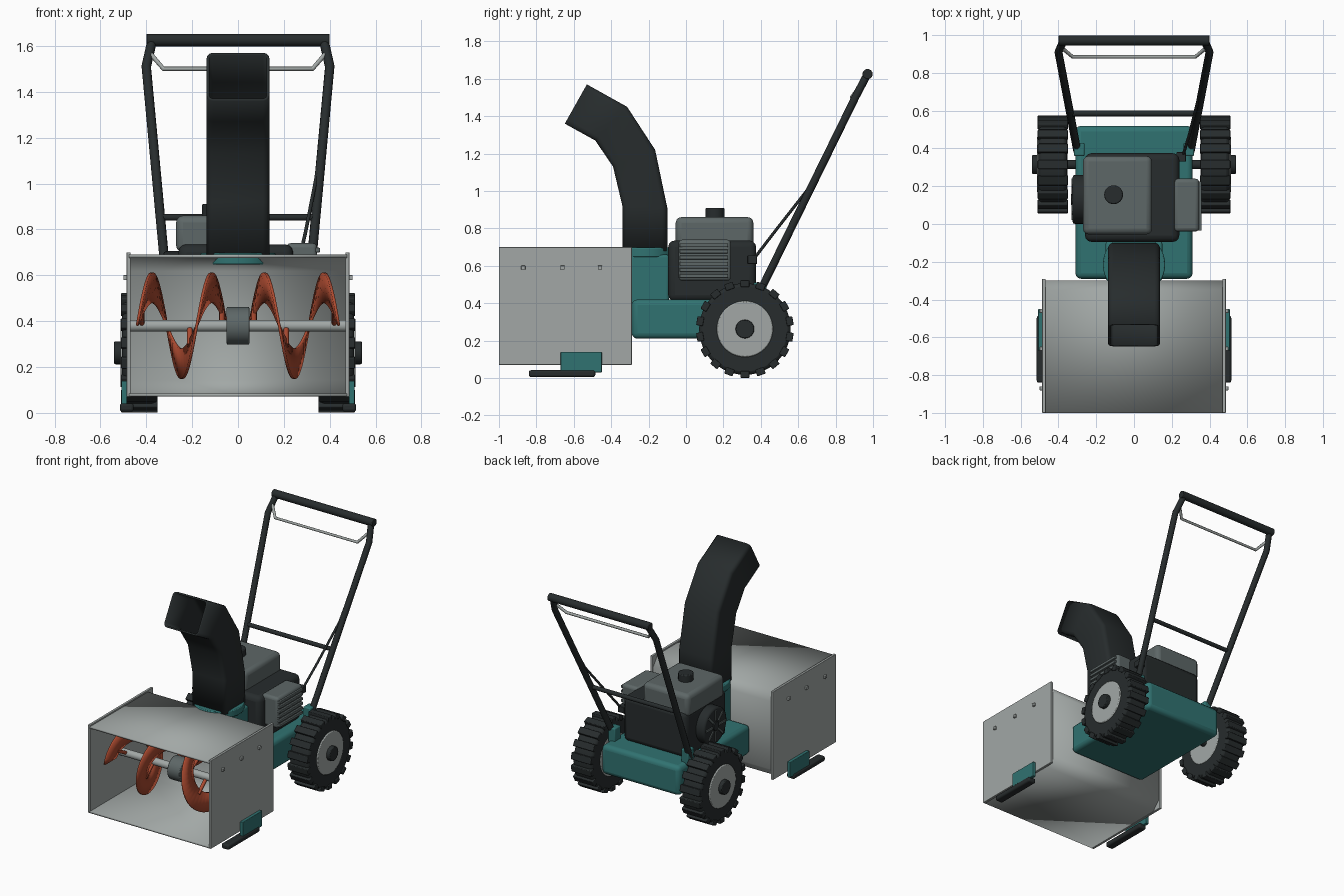
import bpy, bmesh, math
from mathutils import Matrix, Vector

if "Cube" in bpy.data.objects:
    bpy.data.objects.remove(bpy.data.objects["Cube"])

def mat(name, c):
    m = bpy.data.materials.new(name)
    m.diffuse_color = (*c, 1)
    m.use_nodes = True
    m.node_tree.nodes["Principled BSDF"].inputs["Base Color"].default_value = m.diffuse_color
    return m

STEEL = mat("steel", (0.36, 0.39, 0.38))
TEAL = mat("teal", (0.03, 0.17, 0.165))
DARK = mat("dark", (0.02, 0.025, 0.026))
GREY = mat("grey", (0.11, 0.135, 0.135))
RED = mat("red", (0.42, 0.07, 0.03))

def finish(name, bm, m, bevel=0, mirror=False, solid=0, seg=3, offset=-1):
    bmesh.ops.recalc_face_normals(bm, faces=bm.faces)
    me = bpy.data.meshes.new(name)
    bm.to_mesh(me)
    bm.free()
    ob = bpy.data.objects.new(name, me)
    bpy.context.collection.objects.link(ob)
    me.materials.append(m)
    bpy.context.view_layer.objects.active = ob
    ob.select_set(True)
    bpy.ops.object.shade_smooth_by_angle(angle=math.radians(35))
    ob.select_set(False)
    if solid:
        s = ob.modifiers.new("Solid", 'SOLIDIFY')
        s.thickness, s.offset = solid, offset
    if bevel:
        b = ob.modifiers.new("Bevel", 'BEVEL')
        b.width, b.segments, b.limit_method = bevel, seg, 'ANGLE'
    if mirror:
        ob.modifiers.new("Mirror", 'MIRROR')
    return ob

def add_box(bm, x, y, z, rot=None):
    mid = Vector([(a + b) / 2 for a, b in (x, y, z)])
    size = [b - a for a, b in (x, y, z)]
    M = Matrix.Translation(mid) @ Matrix.Diagonal((*size, 1))
    bmesh.ops.create_cube(bm, size=1, matrix=(rot or Matrix()) @ M)

def box(name, x, y, z, m, bevel=0, mirror=False):
    bm = bmesh.new()
    add_box(bm, x, y, z)
    return finish(name, bm, m, bevel, mirror)

def cyl(name, c, r, h, m, axis='X', bevel=0, mirror=False, n=32):
    bm = bmesh.new()
    R = Matrix.Rotation(math.pi / 2, 4, 'Y') if axis == 'X' else Matrix()
    bmesh.ops.create_cone(bm, cap_ends=True, segments=n, radius1=r, radius2=r, depth=h,
                          matrix=Matrix.Translation(c) @ R)
    return finish(name, bm, m, bevel, mirror, seg=2)

def tube(name, pts, r, m, mirror=False):
    cu = bpy.data.curves.new(name, 'CURVE')
    cu.dimensions = '3D'
    cu.bevel_depth, cu.bevel_resolution, cu.use_fill_caps = r, 3, True
    s = cu.splines.new('POLY')
    s.points.add(len(pts) - 1)
    for p, q in zip(s.points, pts):
        p.co = (*q, 1)
    cu.materials.append(m)
    ob = bpy.data.objects.new(name, cu)
    bpy.context.collection.objects.link(ob)
    if mirror:
        ob.modifiers.new("Mirror", 'MIRROR')
    return ob

def loft(bm, rings, closed=True):
    vs = [[bm.verts.new(p) for p in r] for r in rings]
    n = len(vs[0])
    for a, b in zip(vs, vs[1:]):
        for i in range(n if closed else n - 1):
            j = (i + 1) % n
            bm.faces.new((a[i], a[j], b[j], b[i]))

# Auger housing: folded shell open to the front, plus side plates and bolts
prof = [(-1, .683), (-.352, .683), (-.305, .62), (-.305, .14), (-.36, .078), (-1, .078)]
bm = bmesh.new()
loft(bm, [[(x, y, z) for y, z in prof] for x in (-.475, .475)], closed=False)
finish("housing_shell", bm, STEEL, solid=.014, offset=0)
box("housing_side", (.468, .486), (-1, -.29), (.07, .70), STEEL, .003, True)
bm = bmesh.new()
for y in (-.87, -.66, -.46):
    add_box(bm, (.48, .5), (y - .011, y + .011), (.579, .601))
finish("housing_bolts", bm, STEEL, .003, True)

# Auger: shaft, gearbox, mirrored ribbon flights with arms
AY, AZ = -.65, .38
cyl("auger_shaft", (0, AY, AZ), .026, .94, STEEL)
cyl("auger_gearbox", (0, AY, AZ), .082, .10, GREY, bevel=.006)
def flight_point(x, r):
    a = (x - .115) / .26 * math.tau
    return (x, AY - r * math.sin(a), AZ + r * math.cos(a))
bm = bmesh.new()
xs = [.05 + .39 * i / 54 for i in range(55)]
loft(bm, [[flight_point(x, .10), flight_point(x, .232)] for x in xs], closed=False)
finish("auger_flight", bm, RED, mirror=True, solid=.012, offset=0)
for i, x in enumerate((.07, .21, .42)):
    tube(f"auger_arm_{i}", [(x, AY, AZ), flight_point(x, .13)], .012, RED, True)

# Skid shoes and brackets
box("skid_shoe", (.455, .515), (-.84, -.485), (.005, .042), DARK, .012, True)
box("skid_bracket", (.484, .508), (-.67, -.45), (.03, .14), TEAL, .004, True)

# Chassis, chute mount and handle brackets
box("chassis", (-.31, .31), (-.29, .52), (.21, .42), TEAL, .03)
box("chute_mount", (-.15, .15), (-.30, -.09), (.38, .66), TEAL, .015)
cyl("chute_collar", (0, -.215, .672), .165, .05, TEAL, 'Z', .006, n=40)
box("handle_bracket", (.262, .318), (.36, .43), (.40, .51), TEAL, .008, True)

# Discharge chute: rounded rectangle lofted along five stations
stations = [((-.34, .68), (-.10, .68)), ((-.34, .92), (-.10, .91)), ((-.39, 1.13), (-.165, 1.22)),
            ((-.485, 1.27), (-.315, 1.45)), ((-.648, 1.36), (-.53, 1.57))]
rings = []
for f, b in stations:
    f, b = Vector(f), Vector(b)
    d, c = (b - f).normalized(), (f + b) / 2
    h, w, r = (b - f).length / 2, .137, .028
    ring = []
    for k in range(4):
        sx, sd = [(1, 1), (-1, 1), (-1, -1), (1, -1)][k]
        for q in range(4):
            a = math.pi / 2 * (k + q / 3)
            u = sx * (w - r) + r * math.cos(a)
            v = c + d * (sd * (h - r) + r * math.sin(a))
            ring.append((u, v.x, v.y))
    rings.append(ring)
bm = bmesh.new()
loft(bm, rings)
finish("chute", bm, DARK, solid=.012)

# Engine block, fuel tank and cap
box("engine_block", (-.26, .24), (-.095, .375), (.41, .735), DARK, .035)
box("fuel_tank", (-.27, .095), (-.055, .36), (.70, .86), GREY, .03)
cyl("fuel_cap", (-.108, .155, .88), .05, .06, DARK, 'Z', .006, n=24)

# Muffler with horizontal slats
box("muffler", (.21, .345), (-.04, .24), (.52, .74), GREY, .02)
bm = bmesh.new()
for i in range(6):
    z = .545 + i * .033
    add_box(bm, (.33, .358), (-.035, .225), (z - .01, z + .01))
finish("muffler_slats", bm, GREY, .004)

# Recoil starter: disc, radial ribs and centre
RC = Vector((-.28, .13, .575))
cyl("recoil_cover", RC, .13, .09, DARK, bevel=.012)
bm = bmesh.new()
for i in range(8):
    R = Matrix.Translation(RC) @ Matrix.Rotation(math.tau * i / 8, 4, 'X')
    add_box(bm, (-.052, -.03), (-.007, .007), (.04, .11), R)
finish("recoil_ribs", bm, GREY)
cyl("recoil_hub", (-.325, .13, .575), .03, .016, DARK, n=20)

# Wheels: tyre, tread lugs, rim and hub
WC = Vector((.43, .315, .262))
cyl("tyre", WC, .245, .15, DARK, bevel=.018, mirror=True, n=48)
bm = bmesh.new()
for i in range(18):
    R = Matrix.Translation(WC) @ Matrix.Rotation(math.tau * i / 18, 4, 'X')
    add_box(bm, (-.08, .08), (-.024, .024), (-.261, -.225), R)
finish("tread_lugs", bm, DARK, .005, True)
cyl("rim", WC + Vector((.003, 0, 0)), .15, .16, STEEL, bevel=.006, mirror=True, n=40)
cyl("wheel_hub", WC + Vector((.06, 0, 0)), .05, .10, DARK, bevel=.005, mirror=True, n=24)
cyl("axle", (0, WC.y, WC.z), .025, .9, DARK, n=16)

# Handle: side tubes, crossbar, grip, bail lever and control cable
tube("handle_tube", [(.30, .385, .44), (.40, .91, 1.51), (.375, .968, 1.62)], .021, DARK, True)
tube("handle_crossbar", [(-.335, .585, .852), (.335, .585, .852)], .015, DARK)
cyl("handle_grip", (0, .971, 1.625), .027, .80, DARK, bevel=.004, n=24)
tube("bail_lever", [(-.385, .935, 1.57), (-.325, .885, 1.5), (.325, .885, 1.5), (.385, .935, 1.57)], .01, STEEL)
tube("control_cable", [(.26, .365, .64), (.295, .48, .79), (.34, .66, 1.02), (.36, .74, 1.18)], .008, DARK)
box("cable_anchor", (.225, .275), (.33, .38), (.61, .655), DARK, .004)
